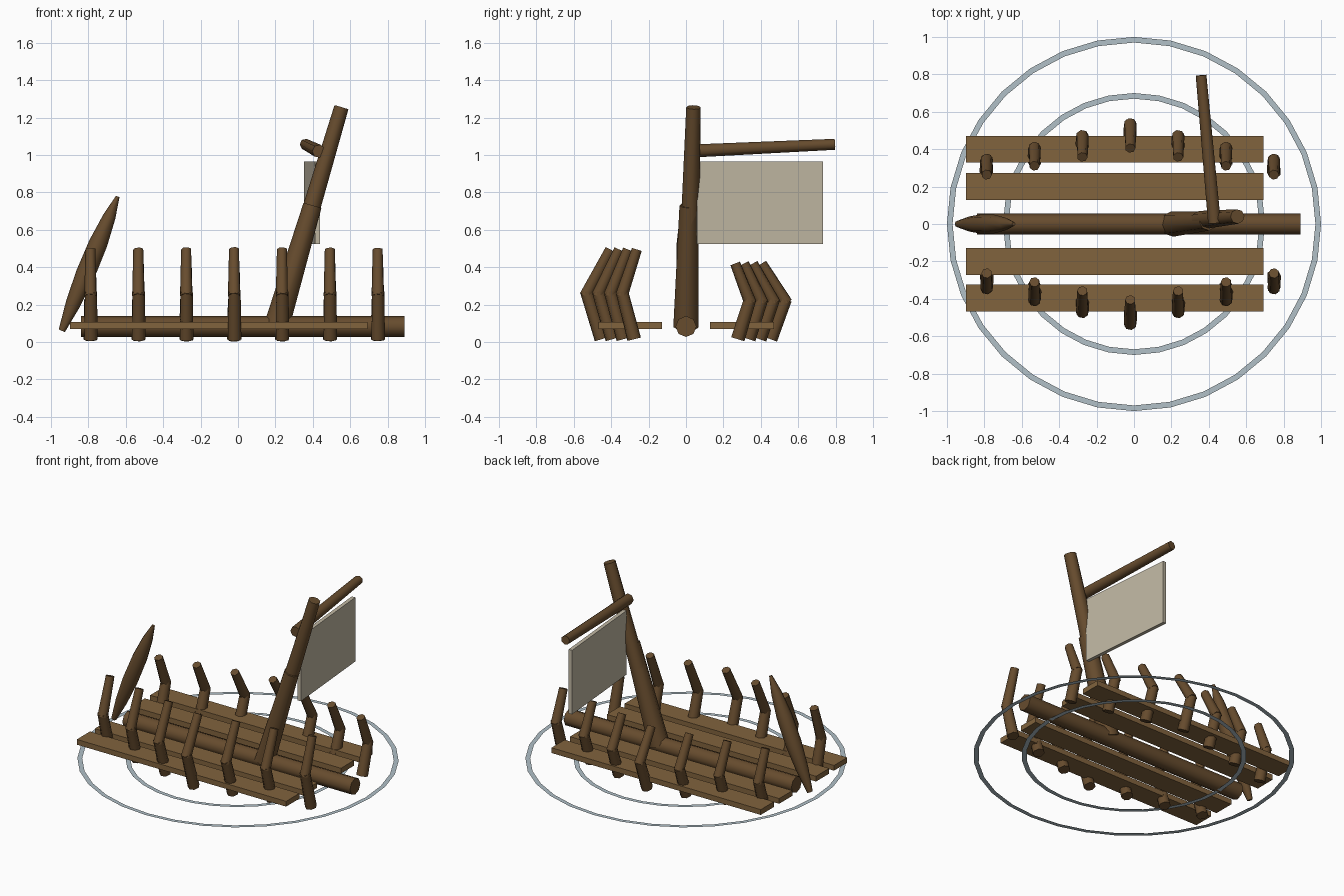
import bpy, bmesh, math
from mathutils import Vector

if "Cube" in bpy.data.objects:
    bpy.data.objects.remove(bpy.data.objects["Cube"])


def material(name, rgb):
    m = bpy.data.materials.new(name)
    m.use_nodes = True
    m.diffuse_color = (*rgb, 1)
    m.node_tree.nodes["Principled BSDF"].inputs["Base Color"].default_value = (*rgb, 1)
    return m


DARK = material("dark_timber", (0.135, 0.072, 0.027))
PLANK = material("plank_wood", (0.22, 0.125, 0.047))
CLOTH = material("sail_cloth", (0.53, 0.475, 0.365))
FOAM = material("water_foam", (0.44, 0.53, 0.575))


def finish(name, bm, mat, smooth=False):
    bmesh.ops.recalc_face_normals(bm, faces=bm.faces[:])
    mesh = bpy.data.meshes.new(name)
    bm.to_mesh(mesh)
    bm.free()
    mesh.materials.append(mat)
    if smooth:
        for p in mesh.polygons:
            p.use_smooth = True
        mesh.set_sharp_from_angle(angle=math.radians(62))
    ob = bpy.data.objects.new(name, mesh)
    bpy.context.scene.collection.objects.link(ob)
    return ob


def timber(name, start, end, profile, sides=8):
    """Round timber along a line; profile is (fraction, radius) pairs."""
    start, end = Vector(start), Vector(end)
    turn = (end - start).to_track_quat('Z', 'Y')
    bm = bmesh.new()
    rings = []
    for t, r in profile:
        c = start.lerp(end, t)
        angles = [math.tau * i / sides for i in range(sides)]
        rings.append([bm.verts.new(c + turn @ Vector((r * math.cos(a), r * math.sin(a), 0)))
                      for a in angles])
    for a, b in zip(rings, rings[1:]):
        for i in range(sides):
            j = (i + 1) % sides
            bm.faces.new((a[i], a[j], b[j], b[i]))
    bm.faces.new(rings[0][::-1])
    bm.faces.new(rings[-1])
    return finish(name, bm, DARK, True)


def box(name, center, size, mat, turn=0):
    bm = bmesh.new()
    bmesh.ops.create_cube(bm, size=1)
    bmesh.ops.scale(bm, vec=size, verts=bm.verts[:])
    ob = finish(name, bm, mat)
    ob.location = center
    ob.rotation_euler.z = turn
    return ob


def flat_ring(name, outer, inner, z, sides=32):
    bm = bmesh.new()
    loops = []
    for r in (outer, inner):
        loops.append([bm.verts.new((r * math.cos(math.tau * i / sides),
                                    r * math.sin(math.tau * i / sides), z))
                      for i in range(sides)])
    a, b = loops
    for i in range(sides):
        j = (i + 1) % sides
        bm.faces.new((a[i], a[j], b[j], b[i]))
    return finish(name, bm, FOAM)


# Keel and the leaning stem post
timber("keel", (-0.84, 0, 0.083), (0.89, 0, 0.083), [(0, 0.056), (1, 0.056)])
timber("stem_post", (-0.942, 0, 0.06), (-0.643, 0, 0.778),
       [(0, 0.018), (0.2, 0.04), (0.42, 0.052), (0.65, 0.05), (0.85, 0.034), (1, 0.01)])

# Hull planks on both sides
for side, y_in, y_out in (("left", 0.2, 0.4), ("right", -0.2, -0.395)):
    for place, y in (("inner", y_in), ("outer", y_out)):
        box(f"{place}_plank_{side}", (-0.103, y, 0.088), (1.59, 0.143, 0.036), PLANK)

# Bent ribs, wider amidships and taller on one side
for i in range(7):
    x = -0.02 + 0.256 * (i - 3)
    k = abs(i - 3) / 3
    for label, side, elbow_z, top_z in (("left", 1, 0.22, 0.42), ("right", -1, 0.26, 0.495)):
        foot = (x, side * (0.452 - 0.175 * k), 0.015)
        elbow = (x, side * (0.53 - 0.19 * k), elbow_z)
        top = (x, side * (0.405 - 0.142 * k), top_z)
        timber(f"lower_rib_{label}_{i}", foot, elbow, [(0, 0.038), (1.04, 0.034)], 7)
        timber(f"upper_rib_{label}_{i}", elbow, top, [(-0.06, 0.034), (1, 0.028)], 7)

# Leaning mast in two lengths, with yard and hanging sail
timber("lower_mast", (0.205, 0, 0.08), (0.398, 0.015, 0.73), [(0, 0.068), (1, 0.05)])
timber("upper_mast", (0.352, 0.02, 0.58), (0.553, 0.04, 1.255), [(0, 0.05), (1, 0.039)])
timber("yard", (0.432, 0.005, 1.02), (0.36, 0.795, 1.057), [(0, 0.036), (1, 0.03)], 7)
box("sail", (0.395, 0.395, 0.745), (0.026, 0.677, 0.44), CLOTH, math.radians(5))

# Foam rings on the water around the wreck
flat_ring("outer_foam_ring", 1.0, 0.97, 0.03)
flat_ring("inner_foam_ring", 0.70, 0.67, 0.03)
